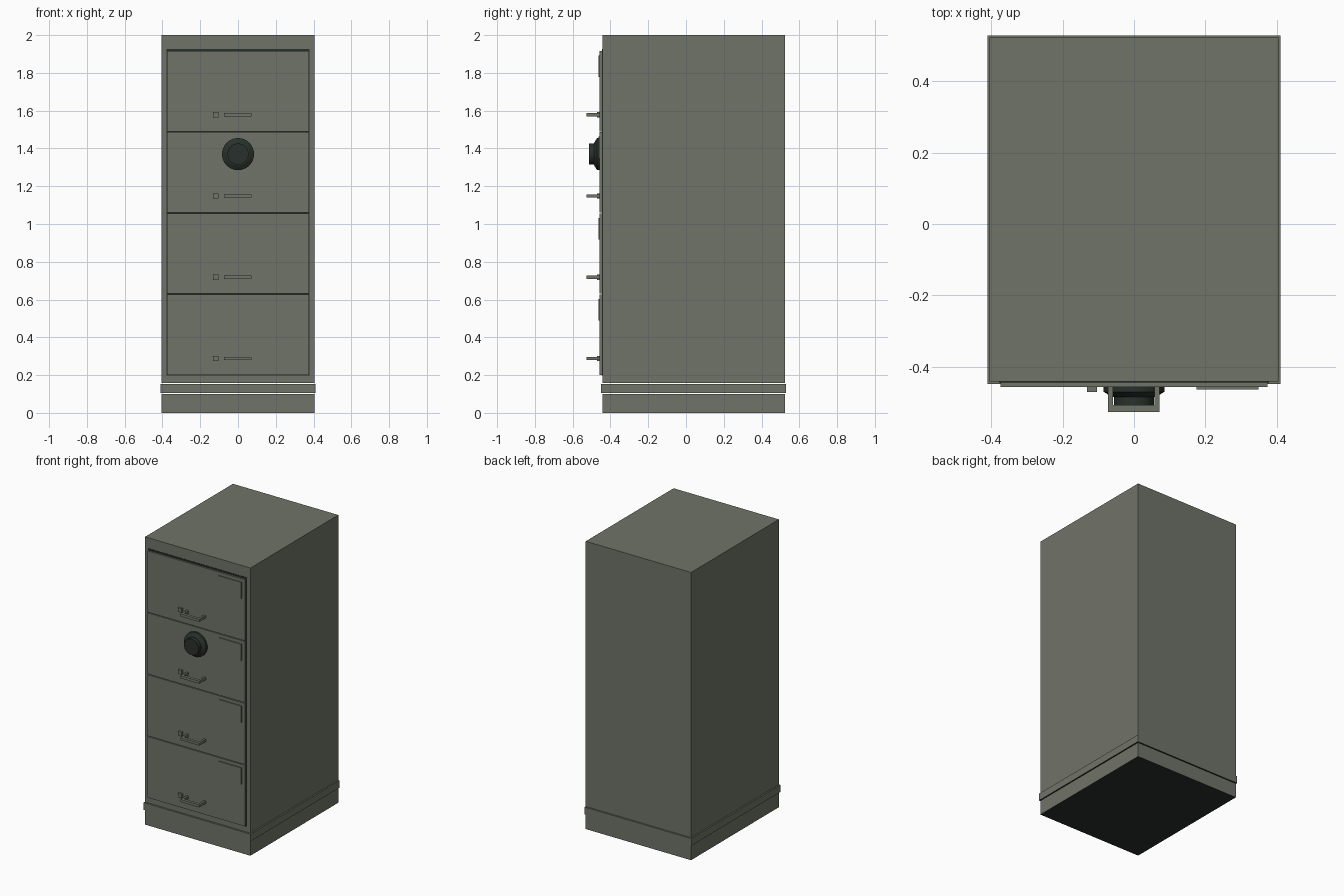
import bpy, bmesh, math
from mathutils import Vector

if "Cube" in bpy.data.objects:
    bpy.data.objects.remove(bpy.data.objects["Cube"])


def material(name, rgb):
    m = bpy.data.materials.new(name)
    m.diffuse_color = (*rgb, 1)
    m.use_nodes = True
    m.node_tree.nodes["Principled BSDF"].inputs["Base Color"].default_value = m.diffuse_color
    return m


grey = material("olive_grey_paint", (0.163, 0.174, 0.139))
dark = material("dark_green_black", (0.022, 0.031, 0.024))


def finish(bm, name, mat):
    bmesh.ops.recalc_face_normals(bm, faces=bm.faces)
    me = bpy.data.meshes.new(name)
    bm.to_mesh(me)
    bm.free()
    me.materials.append(mat)
    ob = bpy.data.objects.new(name, me)
    bpy.context.collection.objects.link(ob)
    return ob


def add_box(bm, lo, hi):
    verts = bmesh.ops.create_cube(bm, size=1)["verts"]
    for v in verts:
        v.co = Vector([(l + h) / 2 + c * (h - l) for l, h, c in zip(lo, hi, v.co)])


def boxes(name, mat, *bounds):
    bm = bmesh.new()
    for lo, hi in bounds:
        add_box(bm, lo, hi)
    return finish(bm, name, mat)


def dark_underside(ob):
    ob.data.materials.append(dark)
    for f in ob.data.polygons:
        if f.normal.z < -0.5:
            f.material_index = 1


# Cabinet body, plinth and the slightly wider band, all with dark undersides
for part in (
        boxes("cabinet_body", grey, ((-0.405, -0.442, 0.157), (0.405, 0.523, 2.0))),
        boxes("base_band", grey, ((-0.411, -0.449, 0.104), (0.411, 0.529, 0.154))),
        boxes("base_plinth", grey, ((-0.405, -0.442, 0.0), (0.405, 0.523, 0.101)))):
    dark_underside(part)

# Dark backing seen in the gaps around the drawers
boxes("drawer_backing", dark, ((-0.379, -0.445, 0.197), (0.379, -0.442, 1.926)))

FRONT = -0.457   # front plane of drawers
PITCH = 0.43     # drawer spacing
for i in range(4):
    z = 0.201 + i * PITCH
    n = i + 1
    # Drawer front
    boxes(f"drawer_front_{n}", grey, ((-0.375, FRONT, z), (0.375, -0.445, z + 0.425)))
    # Label plate
    boxes(f"label_plate_{n}", grey,
          ((0.175, FRONT - 0.007, z + 0.287), (0.349, FRONT, z + 0.402)))
    # U-shaped pull handle
    zh = z + 0.087
    lo, hi = zh - 0.009, zh + 0.009
    boxes(f"handle_{n}", grey,
          ((-0.073, -0.528, lo), (0.072, -0.508, hi)),
          ((-0.073, -0.508, lo), (-0.059, FRONT, hi)),
          ((0.058, -0.508, lo), (0.072, FRONT, hi)))
    # Thumb latch
    boxes(f"latch_{n}", grey,
          ((-0.132, -0.472, zh - 0.014), (-0.104, FRONT, zh + 0.014)))

# Combination dial: lathed profile of (radius, y)
profile = [(0.085, FRONT), (0.085, -0.471), (0.060, -0.486), (0.056, -0.486), (0.056, -0.514)]
SIDES = 32
bm = bmesh.new()
rings = [[bm.verts.new((r * math.cos(2 * math.pi * k / SIDES), y,
                        1.370 + r * math.sin(2 * math.pi * k / SIDES)))
          for k in range(SIDES)] for r, y in profile]
for a, b in zip(rings, rings[1:]):
    for k in range(SIDES):
        j = (k + 1) % SIDES
        bm.faces.new((a[k], a[j], b[j], b[k]))
bm.faces.new(rings[0])
bm.faces.new(rings[-1])
dial = finish(bm, "combination_dial", dark)
bpy.context.view_layer.objects.active = dial
dial.select_set(True)
bpy.ops.object.shade_smooth_by_angle()
